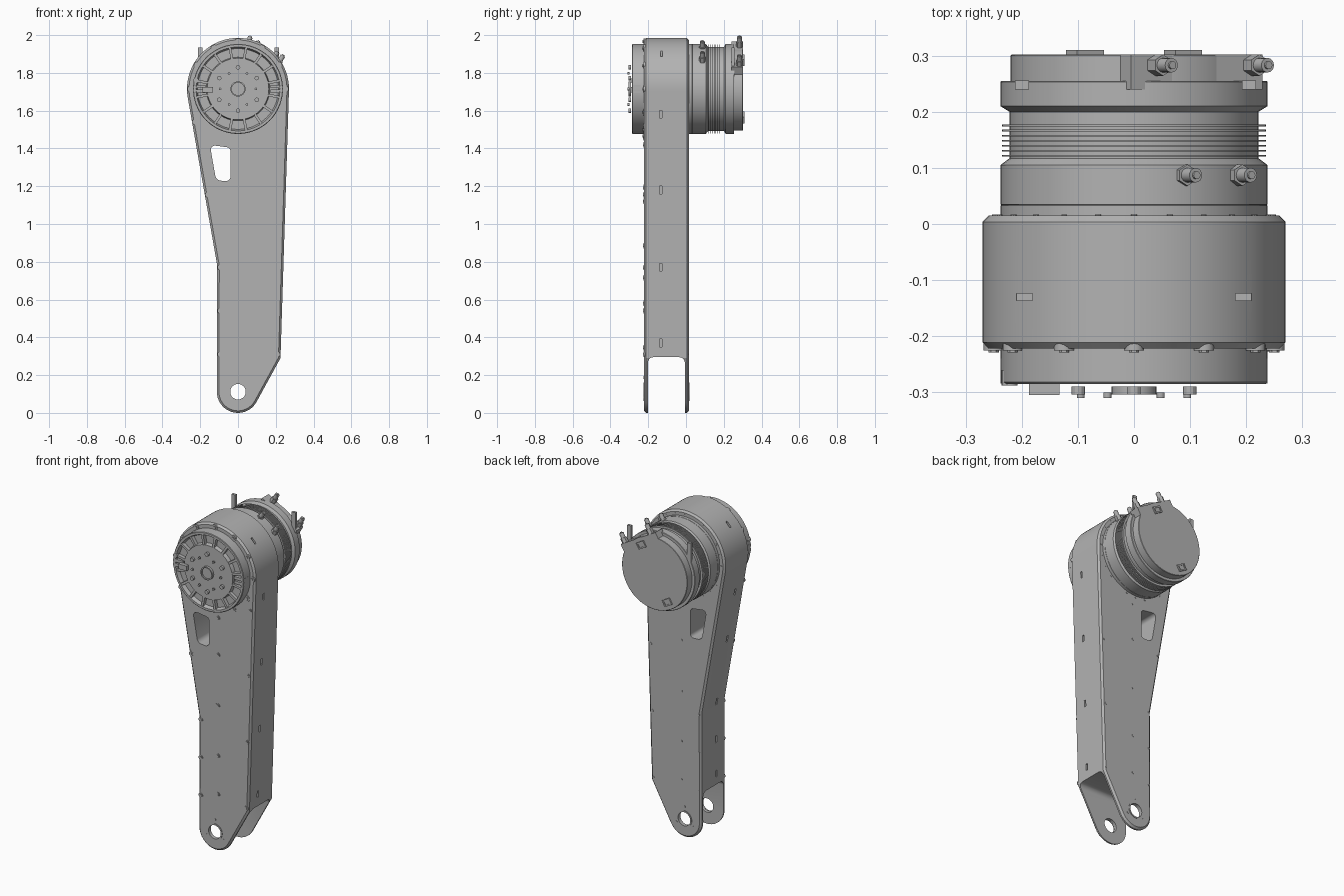
import bpy, bmesh
from math import sin, cos, pi, radians
from mathutils import Matrix, Vector

if "Cube" in bpy.data.objects:
    bpy.data.objects.remove(bpy.data.objects["Cube"], do_unlink=True)

HUB_Z = 1.715
FRONT, BACK = -0.222, 0.015

grey = bpy.data.materials.new("machined grey")
grey.use_nodes = True
grey.diffuse_color = (0.45, 0.45, 0.45, 1)
grey.node_tree.nodes["Principled BSDF"].inputs["Base Color"].default_value = grey.diffuse_color


def finish(name, bm):
    bmesh.ops.recalc_face_normals(bm, faces=bm.faces)
    mesh = bpy.data.meshes.new(name)
    bm.to_mesh(mesh)
    bm.free()
    mesh.materials.append(grey)
    ob = bpy.data.objects.new(name, mesh)
    bpy.context.collection.objects.link(ob)
    return smooth(ob)


def smooth(ob):
    bpy.ops.object.select_all(action='DESELECT')
    ob.select_set(True)
    bpy.context.view_layer.objects.active = ob
    bpy.ops.object.shade_smooth_by_angle(angle=radians(25))
    return ob


def cut(ob, cutter):
    mod = ob.modifiers.new("cut", 'BOOLEAN')
    mod.object, mod.operation, mod.solver = cutter, 'DIFFERENCE', 'EXACT'
    bpy.ops.object.select_all(action='DESELECT')
    bpy.context.view_layer.objects.active = ob
    ob.select_set(True)
    bpy.ops.object.modifier_apply(modifier=mod.name)
    bpy.data.objects.remove(cutter, do_unlink=True)
    smooth(ob)


def arc(x, z, r, a0, a1, n):
    angles = [radians(a0 + (a1 - a0) * i / n) for i in range(n + 1)]
    return [(x + r * cos(a), z + r * sin(a)) for a in angles]


def add_prism(bm, pts, y0, y1, bevel=0):
    base = bm.faces.new([bm.verts.new((x, y0, z)) for x, z in pts])
    top = bmesh.ops.extrude_face_region(bm, geom=[base])["geom"]
    moved = [v for v in top if isinstance(v, bmesh.types.BMVert)]
    bmesh.ops.translate(bm, vec=(0, y1 - y0, 0), verts=moved)
    if bevel:
        rims = [e for e in bm.edges if abs(e.verts[0].co.y - e.verts[1].co.y) < 1e-6]
        bmesh.ops.bevel(bm, geom=rims, offset=bevel, segments=1, affect='EDGES')


def prism(name, pts, y0, y1, bevel=0):
    bm = bmesh.new()
    add_prism(bm, pts, y0, y1, bevel)
    return finish(name, bm)


def discs(name, centres, r, y0, y1, n=16):
    bm = bmesh.new()
    for x, z in centres:
        add_prism(bm, arc(x, z, r, 0, 360 - 360 / n, n - 1), y0, y1)
    return finish(name, bm)


def turned(degrees):
    return Matrix.Translation((0, 0, HUB_Z)) @ Matrix.Rotation(radians(degrees), 4, 'Y')


def boxes(name, items):
    """Each item is (frame, centre, size)."""
    bm = bmesh.new()
    for frame, centre, size in items:
        m = frame @ Matrix.Translation(centre) @ Matrix.Diagonal((*size, 1))
        bmesh.ops.create_cube(bm, size=1, matrix=m)
    return finish(name, bm)


def lathe(name, profile, n=72):
    bm = bmesh.new()
    rings = [[bm.verts.new((r * cos(2 * pi * i / n), y, HUB_Z + r * sin(2 * pi * i / n)))
              for i in range(n)] for r, y in profile]
    for a, b in zip(rings, rings[1:]):
        for i in range(n):
            j = (i + 1) % n
            bm.faces.new((a[i], a[j], b[j], b[i]))
    bm.faces.new(rings[0])
    bm.faces.new(rings[-1])
    return finish(name, bm)


def ring_points(r, count, start=0):
    return [(r * sin(2 * pi * i / count + start), HUB_Z + r * cos(2 * pi * i / count + start))
            for i in range(count)]


WORLD = Matrix.Identity(4)

# Arm housing with forked foot
outline = (arc(0, HUB_Z, 0.27, -2, 190, 56) + [(-0.11, 0.78)]
           + arc(0, 0.112, 0.112, 180, 330, 24) + [(0.225, 0.29)])
arm = prism("arm_housing", outline, FRONT, BACK, 0.011)

bm = bmesh.new()
bmesh.ops.create_cube(bm, size=1, matrix=Matrix.Translation((0, -0.104, 0))
                      @ Matrix.Diagonal((1, 0.196, 0.59, 1)))
long_edges = [e for e in bm.edges if abs(e.verts[0].co.x - e.verts[1].co.x) > 0.5]
bmesh.ops.bevel(bm, geom=long_edges, offset=0.03, segments=5, profile=0.5, affect='EDGES')
cut(arm, finish("fork_cutter", bm))

window = (arc(-0.062, 1.385, 0.022, 0, 70, 4) + arc(-0.122, 1.393, 0.022, 80, 190, 6)
          + arc(-0.088, 1.262, 0.033, 195, 270, 5) + arc(-0.062, 1.25, 0.022, 270, 360, 5))
cut(arm, prism("window_cutter", window, -0.5, 0.5))
cut(arm, discs("pivot_cutter", [(0, 0.112)], 0.042, -0.5, 0.5, 32))

# Vent slots in the side walls and crown
vents = [(WORLD, (0.217 + 0.028 * z, -0.134, z), (0.05, 0.012, 0.04)) for z in (0.37, 0.77, 1.18, 1.58)]
vents += [(WORLD, (-0.11 - max(0, z - 0.78) * 0.172, -0.134, z), (0.05, 0.012, 0.04))
          for z in (0.36, 0.57, 0.8, 1.2, 1.5)]
vents += [(WORLD, (x, -0.13, 1.9), (0.028, 0.012, 0.05)) for x in (-0.195, 0.195)]
cut(arm, boxes("vent_cutter", vents))

# Cover screws, with washers in front and small heads at the back
screws = [(-0.23, 1.54), (-0.13, 1.49), (0, 1.455), (0.235, 1.52), (-0.16, 1.155), (0.225, 1.12),
          (0.215, 0.715), (0.21, 0.31)]
screws += [(0.02, z) for z in (1.42, 1.195, 0.885, 0.58, 0.345)]
screws += [(-0.095, z) for z in (0.77, 0.54, 0.31)]
discs("front_screw_washers", screws, 0.014, FRONT - 0.002, FRONT + 0.005)
discs("front_screw_heads", screws, 0.008, FRONT - 0.005, FRONT, 6)
discs("back_screw_heads", screws[4:], 0.007, BACK - 0.005, BACK + 0.002, 12)
pivot_holes = [(-0.055, 0.08), (0.055, 0.08), (0, 0.187)]
discs("pivot_front_screws", pivot_holes, 0.007, FRONT - 0.002, FRONT + 0.005, 12)
discs("pivot_back_screws", pivot_holes, 0.007, BACK - 0.005, BACK + 0.002, 12)
for name, y in (("pivot_front_rim", FRONT), ("pivot_back_rim", BACK)):
    rim = discs(name, [(0, 0.112)], 0.05, y - 0.003, y + 0.003, 32)
    cut(rim, discs("rim_cutter", [(0, 0.112)], 0.041, -0.5, 0.5, 32))

# Front flange with a grooved face and radial ribs
lathe("front_flange", [(0.238, FRONT + 0.005), (0.238, -0.282), (0.235, -0.285), (0.222, -0.285),
                       (0.214, -0.262), (0.168, -0.262), (0.163, -0.285), (0.1, -0.285)])
boxes("flange_ribs", [(turned(22.5 * i + 11.25), (0, -0.271, 0.191), (0.014, 0.026, 0.06))
                      for i in range(16)])
lugs = ring_points(0.25, 12)
discs("flange_lugs", lugs, 0.018, FRONT - 0.003, FRONT + 0.014)
discs("flange_lug_screws", lugs, 0.009, FRONT - 0.007, FRONT, 6)
boxes("clamp_blocks", [(WORLD, (s * 0.205, -0.262, HUB_Z + d), (0.065, 0.044, 0.018))
                       for s in (-1, 1) for d in (-0.013, 0.013)])
boxes("cable_socket", [(WORLD, (-0.16, -0.293, HUB_Z - 0.005), (0.055, 0.024, 0.03))])
discs("clamp_bolt", [(-0.222, HUB_Z + 0.045)], 0.014, -0.288, -0.26)

# Output hub with star recess
hub = lathe("output_hub", [(0.142, -0.28), (0.142, -0.306), (0.14, -0.308), (0.02, -0.308), (0.02, -0.28)])
cut(hub, boxes("star_cutter", [(turned(60 * i), (0, -0.313, 0), (0.04, 0.03, 0.4)) for i in range(3)]))
cut(hub, discs("centre_cutter", [(0, HUB_Z)], 0.068, -0.33, -0.298, 32))
lathe("hub_centre_ring", [(0.04, -0.29), (0.04, -0.304), (0.033, -0.304), (0.033, -0.296), (0.01, -0.296)], 32)
discs("hub_screws", ring_points(0.115, 6), 0.012, -0.304, -0.29, 12)
discs("hub_pins", ring_points(0.095, 6, pi / 6), 0.007, -0.31, -0.3, 12)

# Motor body with cooling fins
profile = [(0.238, BACK - 0.01), (0.238, 0.033), (0.236, 0.034), (0.238, 0.035), (0.238, 0.105), (0.222, 0.117)]
for i in range(7):
    y = 0.12 + 0.009 * i
    profile += [(0.222, y), (0.235, y), (0.235, y + 0.003), (0.222, y + 0.003)]
profile += [(0.222, 0.2), (0.238, 0.21), (0.238, 0.253), (0.236, 0.255), (0.22, 0.255),
            (0.22, 0.3), (0.218, 0.302)]
lathe("motor_body", profile)
discs("motor_collar_screws", ring_points(0.248, 24), 0.005, BACK - 0.005, BACK + 0.002, 8)

# Connector block, back sockets and cable fittings
tilt = turned(30)
boxes("connector_block", [(tilt, (0.005, 0.271, 0.155), (0.27, 0.062, 0.12))])
sockets = boxes("back_sockets", [(tilt, (0, 0.303, s * 0.175), (0.055, 0.015, 0.04)) for s in (-1, 1)])
cut(sockets, boxes("socket_cutter", [(tilt, (0, 0.313, s * 0.175), (0.038, 0.016, 0.024)) for s in (-1, 1)]))
boxes("end_clips", [(WORLD, (x, 0.248, HUB_Z + 0.125), (0.025, 0.016, 0.19)) for x in (-0.2, 0.205)])

bm = bmesh.new()
for u, y in ((-0.08, 0.283), (0.118, 0.283), (-0.03, 0.087), (0.083, 0.087)):
    for r, low, high, n in ((0.019, 0.18, 0.243, 6), (0.013, 0.24, 0.272, 16), (0.007, 0.27, 0.277, 12)):
        m = tilt @ Matrix.Translation((u, y, (low + high) / 2))
        bmesh.ops.create_cone(bm, cap_ends=True, segments=n, radius1=r, radius2=r,
                              depth=high - low, matrix=m)
finish("cable_fittings", bm)
